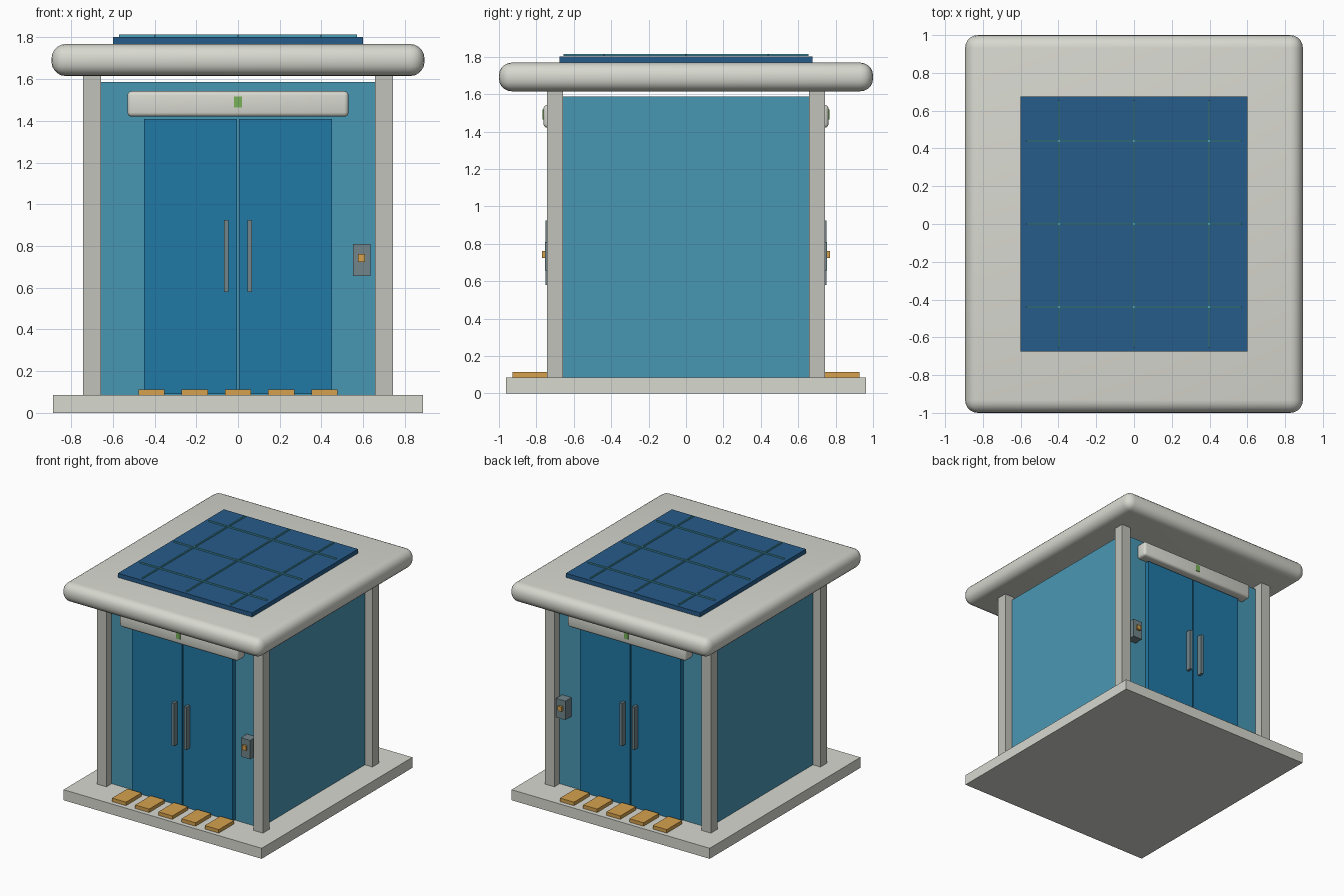
import bpy

if "Cube" in bpy.data.objects:
    bpy.data.objects.remove(bpy.data.objects["Cube"])

def material(name, r, g, b):
    m = bpy.data.materials.new(name)
    m.diffuse_color = [(c / 255) ** 2.2 for c in (r, g, b)] + [1]
    m.use_nodes = True
    m.node_tree.nodes["Principled BSDF"].inputs["Base Color"].default_value = m.diffuse_color
    return m

PALE = material("pale", 214, 215, 206)
POST = material("post_grey", 193, 193, 186)
GLASS = material("glass_teal", 74, 150, 178)
DOOR = material("door_blue", 38, 120, 164)
SOLAR = material("solar_blue", 42, 92, 136)
LINE = material("grid_teal", 76, 160, 182)
METAL = material("metal", 112, 132, 138)
AMBER = material("amber", 212, 160, 78)
GREEN = material("green", 120, 175, 90)

def box(name, x, y, z, mat, bevel=0, segments=4):
    """Box from (min, max) ranges on each axis, optionally rounded."""
    bpy.ops.mesh.primitive_cube_add(
        size=1, location=[(a + b) / 2 for a, b in (x, y, z)])
    o = bpy.context.object
    o.name = name
    o.scale = [abs(b - a) for a, b in (x, y, z)]
    bpy.ops.object.transform_apply(location=False, rotation=False, scale=True)
    o.data.materials.append(mat)
    if bevel:
        mod = o.modifiers.new("round", 'BEVEL')
        mod.width, mod.segments = bevel, segments
        bpy.ops.object.modifier_apply(modifier="round")
        bpy.ops.object.shade_smooth_by_angle()
    return o

# Base slab, cabin walls, rounded roof
box("base_slab", (-.886, .886), (-.963, .963), (0, .085), PALE)
box("cabin_walls", (-.675, .675), (-.675, .675), (.085, 1.586), GLASS)
box("roof", (-.894, .894), (-1, 1), (1.615, 1.768), PALE, .068, 5)

# Corner posts
for sx in (-1, 1):
    for sy in (-1, 1):
        box("corner_post", (sx * .7 - .0425, sx * .7 + .0425),
            (sy * .7 - .0425, sy * .7 + .0425), (.08, 1.63), POST)

# Both entrances, front and back
for s, side in ((-1, "front"), (1, "back")):
    def part(name, x, y, z, mat, bevel=0, segments=3):
        box(f"{side}_{name}", x, sorted((s * y[0], s * y[1])), z, mat, bevel, segments)

    for sx in (-1, 1):
        part("door_leaf", sorted((sx * .005, sx * .45)), (.66, .71), (.09, 1.41), DOOR)
        part("door_handle", sorted((sx * .045, sx * .067)), (.70, .752), (.58, .925), METAL)
    part("header", (-.53, .53), (.66, .762), (1.42, 1.542), PALE, .02)
    part("indicator", (-.018, .018), (.74, .767), (1.464, 1.517), GREEN)
    part("call_panel", (.552, .636), (.66, .753), (.657, .81), METAL)
    part("call_button", (.575, .609), (.74, .77), (.724, .762), AMBER)
    for i in range(-2, 3):
        part("floor_tile", (i * .2075 - .0625, i * .2075 + .0625),
             (.73, .928), (.08, .113), AMBER)

# Solar panel with raised grid bars
box("solar_panel", (-.6, .6), (-.676, .676), (1.76, 1.802), SOLAR)
for i in (-1, 0, 1):
    box("grid_bar_long", (i * .397 - .005, i * .397 + .005), (-.655, .655),
        (1.804, 1.814), LINE)
    box("grid_bar_cross", (-.57, .57), (i * .44 - .005, i * .44 + .005),
        (1.803, 1.813), LINE)
